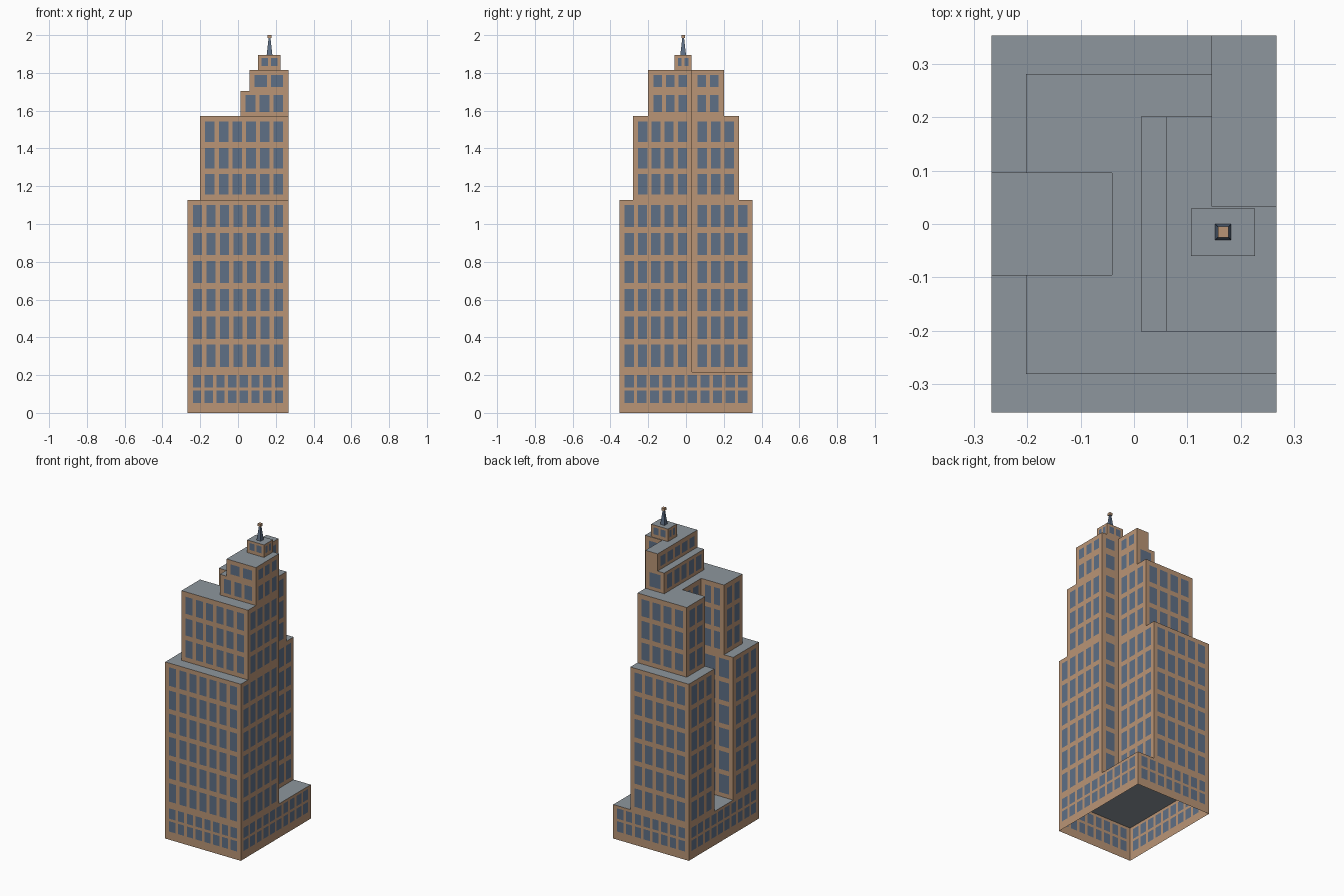
import bpy
import bmesh
from math import pi, sqrt
from mathutils import Vector, Matrix

cube = bpy.data.objects.get("Cube")
if cube:
    bpy.data.objects.remove(cube, do_unlink=True)


def material(name, rgb):
    m = bpy.data.materials.new(name)
    m.use_nodes = True
    m.diffuse_color = (*rgb, 1)
    m.node_tree.nodes["Principled BSDF"].inputs["Base Color"].default_value = (*rgb, 1)
    return m


STONE = material("tan_stone", (0.49, 0.30, 0.18))
GLASS = material("blue_grey_glass", (0.114, 0.162, 0.24))
ROOF = material("grey_roof", (0.27, 0.305, 0.337))


def finish(name, bm, mats):
    mesh = bpy.data.meshes.new(name)
    bm.to_mesh(mesh)
    bm.free()
    for m in mats:
        mesh.materials.append(m)
    ob = bpy.data.objects.new(name, mesh)
    bpy.context.collection.objects.link(ob)
    return ob


def plan(left, depth, court=True):
    """Floor plan with a cut-away back corner and an optional side court."""
    pts = [(left, -depth), (0.267, -depth), (0.267, 0.033), (0.146, 0.033),
           (0.146, depth), (left, depth)]
    if court:
        pts += [(left, 0.095), (-0.041, 0.095), (-0.041, -0.095), (left, -0.095)]
    return pts


def column_count(length):
    return int((length - 0.034) / 0.071 + 0.25)


def tier(name, outline, z0, z1, rows, columns=column_count, margin=0.028, gap=0.022):
    """Open-bottomed storey block; windows are grid cells cut into its walls."""
    corners = [Vector(p) for p in outline]
    ring = []  # each point, and whether a window starts there
    for a, b in zip(corners, corners[1:] + corners[:1]):
        length = (b - a).length
        along = (b - a) / length
        ring.append((a, False))
        n = columns(length)
        if n:
            width = (length - 2 * margin - (n - 1) * gap) / n
            for i in range(n):
                start = margin + i * (width + gap)
                ring.append((a + along * start, True))
                ring.append((a + along * (start + width), False))

    levels = [z0] + [z for row in rows for z in row] + [z1]
    bm = bmesh.new()
    grid = [[bm.verts.new((p.x, p.y, z)) for p, _ in ring] for z in levels]
    for r in range(len(levels) - 1):
        for i, (_, is_window) in enumerate(ring):
            j = (i + 1) % len(ring)
            f = bm.faces.new((grid[r][i], grid[r][j], grid[r + 1][j], grid[r + 1][i]))
            f.material_index = 1 if is_window and r % 2 else 0
    bm.faces.new(grid[-1]).material_index = 2
    return finish(name, bm, (STONE, GLASS, ROOF))


def stack(first, height, pitch, count):
    return [(first + i * pitch, first + i * pitch + height) for i in range(count)]


def rectangle(x0, x1, y0, y1):
    return [(x0, y0), (x1, y0), (x1, y1), (x0, y1)]


# Podium and stepped tower
tier("podium", rectangle(-0.267, 0.267, -0.353, 0.353), 0, 0.217,
     stack(0.052, 0.066, 0.082, 2), lambda n: 10 if n > 0.6 else 8, gap=0.018)
tier("lower_tower", plan(-0.267, 0.353), 0.217, 1.128, stack(0.243, 0.118, 0.148, 6))
tier("middle_tower", plan(-0.202, 0.281), 1.128, 1.573, stack(1.156, 0.109, 0.1385, 3))
tier("upper_tower", plan(0.013, 0.201, False), 1.573, 1.705, [(1.594, 1.684)])
tier("crown", plan(0.06, 0.201, False), 1.705, 1.815, [(1.725, 1.788)])

# Rooftop house
tier("roof_house", rectangle(0.107, 0.226, -0.06, 0.029), 1.815, 1.895,
     [(1.836, 1.88)], lambda n: 2, margin=0.017, gap=0.015)


# Square tapered spire and its cap
def square_cone(name, r0, r1, z0, z1, mat):
    bm = bmesh.new()
    spin = Matrix.Rotation(pi / 4, 4, "Z")
    place = Matrix.Translation((0.167, -0.015, (z0 + z1) / 2))
    bmesh.ops.create_cone(bm, cap_ends=True, segments=4, radius1=r0 * sqrt(2),
                          radius2=r1 * sqrt(2), depth=z1 - z0, matrix=place @ spin)
    return finish(name, bm, (mat,))


square_cone("spire", 0.015, 0.005, 1.895, 1.984, GLASS)
square_cone("spire_cap", 0.01, 0.01, 1.984, 2.0, STONE)
